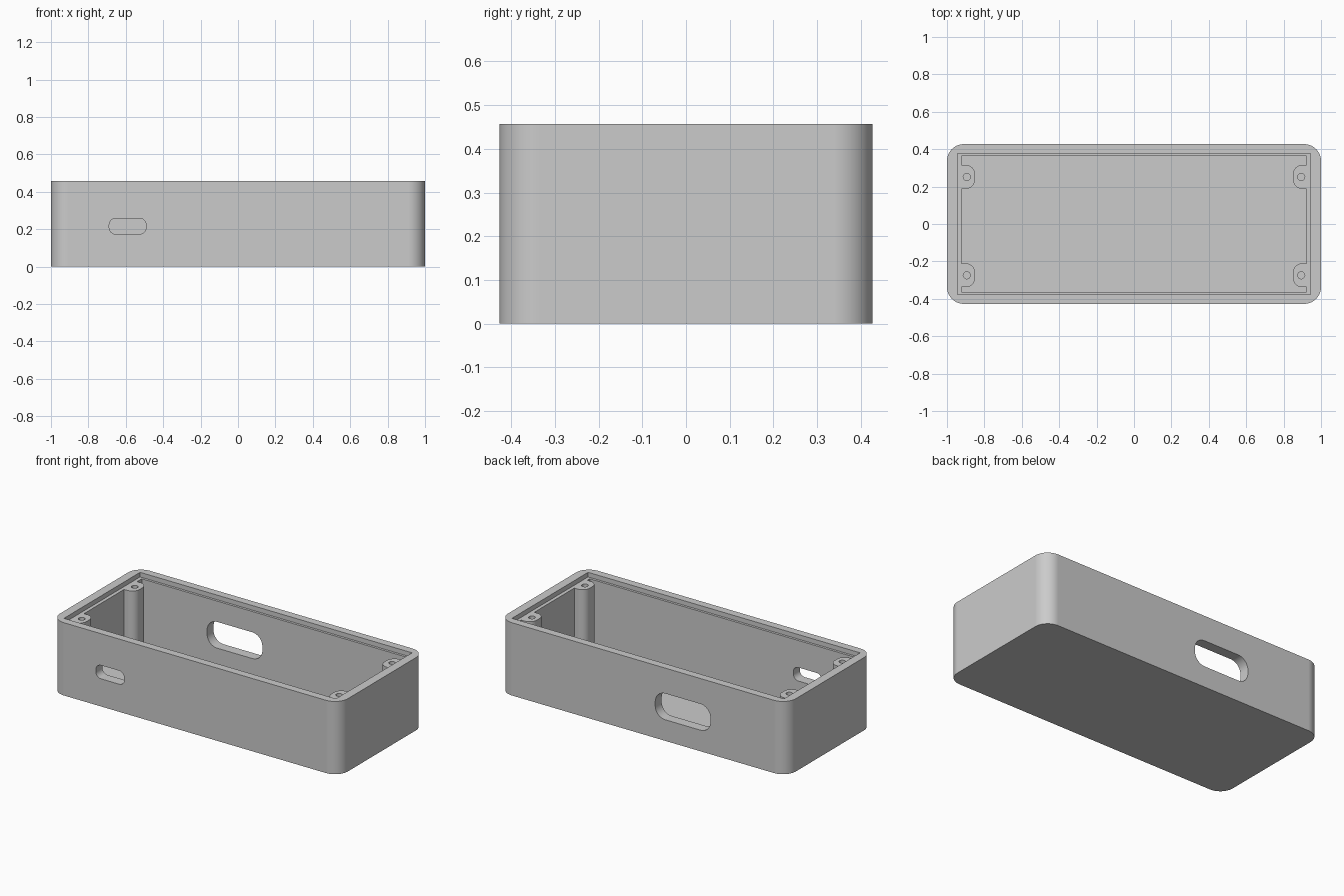
import bpy
import bmesh
from math import cos, sin, pi
from mathutils import Matrix

cube = bpy.data.objects.get("Cube")
if cube:
    bpy.data.objects.remove(cube, do_unlink=True)

WIDTH, DEPTH, HEIGHT = 2.0, 0.854, 0.457
FLOOR, LEDGE = 0.029, 0.428

grey = bpy.data.materials.new("plain grey")
grey.use_nodes = True
colour = (0.6, 0.6, 0.6, 1)
grey.diffuse_color = colour
grey.node_tree.nodes["Principled BSDF"].inputs["Base Color"].default_value = colour


def rounded_outline(w, h, r, steps=12):
    """Counter-clockwise outline of a rectangle with round corners."""
    if r == 0:
        return [(w/2, h/2), (-w/2, h/2), (-w/2, -h/2), (w/2, -h/2)]
    points = []
    for k, (sx, sy) in enumerate([(1, 1), (-1, 1), (-1, -1), (1, -1)]):
        for i in range(steps + 1):
            a = (k + i / steps) * pi / 2
            points.append((sx*(w/2 - r) + r*cos(a), sy*(h/2 - r) + r*sin(a)))
    return points


def prism(name, outline, length, matrix):
    """Extrude an outline along its local z and place it."""
    bm = bmesh.new()
    face = bm.faces.new([bm.verts.new((x, y, 0)) for x, y in outline])
    top = bmesh.ops.extrude_face_region(bm, geom=[face])["geom"]
    bmesh.ops.translate(bm, vec=(0, 0, length),
                        verts=[v for v in top if isinstance(v, bmesh.types.BMVert)])
    bmesh.ops.transform(bm, matrix=matrix, verts=bm.verts)
    bmesh.ops.recalc_face_normals(bm, faces=bm.faces)
    mesh = bpy.data.meshes.new(name)
    bm.to_mesh(mesh)
    bm.free()
    mesh.materials.append(grey)
    obj = bpy.data.objects.new(name, mesh)
    bpy.context.collection.objects.link(obj)
    return obj


def upright(name, w, h, r, length, x, y, z):
    return prism(name, rounded_outline(w, h, r), length, Matrix.Translation((x, y, z)))


def port(name, w, h, r, x, y, z):
    """Slot cutter that runs through a long wall."""
    turn = Matrix.Translation((x, y + 0.1, z)) @ Matrix.Rotation(pi / 2, 4, "X")
    return prism(name, rounded_outline(w, h, r), 0.2, turn)


def combine(target, tool, operation):
    """Apply a boolean and discard its tool."""
    tool.hide_render = True
    mod = target.modifiers.new("boolean", "BOOLEAN")
    mod.operation, mod.solver, mod.object = operation, "EXACT", tool
    bpy.context.view_layer.objects.active = target
    bpy.ops.object.modifier_apply(modifier=mod.name)
    bpy.data.objects.remove(tool, do_unlink=True)


# Outer shell and cavity
case = upright("enclosure_body", WIDTH, DEPTH, 0.09, HEIGHT, 0, 0, 0)
combine(case, upright("cavity", 1.846, 0.726, 0, 1, 0, 0, FLOOR), "DIFFERENCE")

# Corner screw posts with a square root where they meet the short walls
posts = [(side, y) for side in (-1, 1) for y in (0.252, -0.274)]
for side, y in posts:
    post = upright("screw_post", 0.122, 0.128, 0.05, 0.425, side * 0.911, y, 0.015)
    combine(case, post, "UNION")
    root = upright("post_root", 0.06, 0.128, 0, 0.425, side * 0.925, y, 0.015)
    combine(case, root, "UNION")

# Lid recess trims the posts level with the ledge
combine(case, upright("lid_recess", 1.89, 0.756, 0, 0.3, 0, 0, LEDGE), "DIFFERENCE")

# Screw holes
for side, y in posts:
    hole = upright("screw_hole", 0.038, 0.038, 0.0189, 0.3, side * 0.894, y, 0.2)
    combine(case, hole, "DIFFERENCE")

# Cable openings in the front and back walls
combine(case, port("front_port", 0.197, 0.085, 0.036, -0.59, -0.395, 0.216), "DIFFERENCE")
combine(case, port("back_port", 0.384, 0.165, 0.07, -0.277, 0.395, 0.215), "DIFFERENCE")

# Smooth rounded corners, sharp edges and even flat walls
bpy.ops.object.select_all(action="DESELECT")
case.select_set(True)
bpy.context.view_layer.objects.active = case
bpy.ops.object.shade_smooth_by_angle(angle=pi / 6)
weighted = case.modifiers.new("even_walls", "WEIGHTED_NORMAL")
weighted.keep_sharp = True
